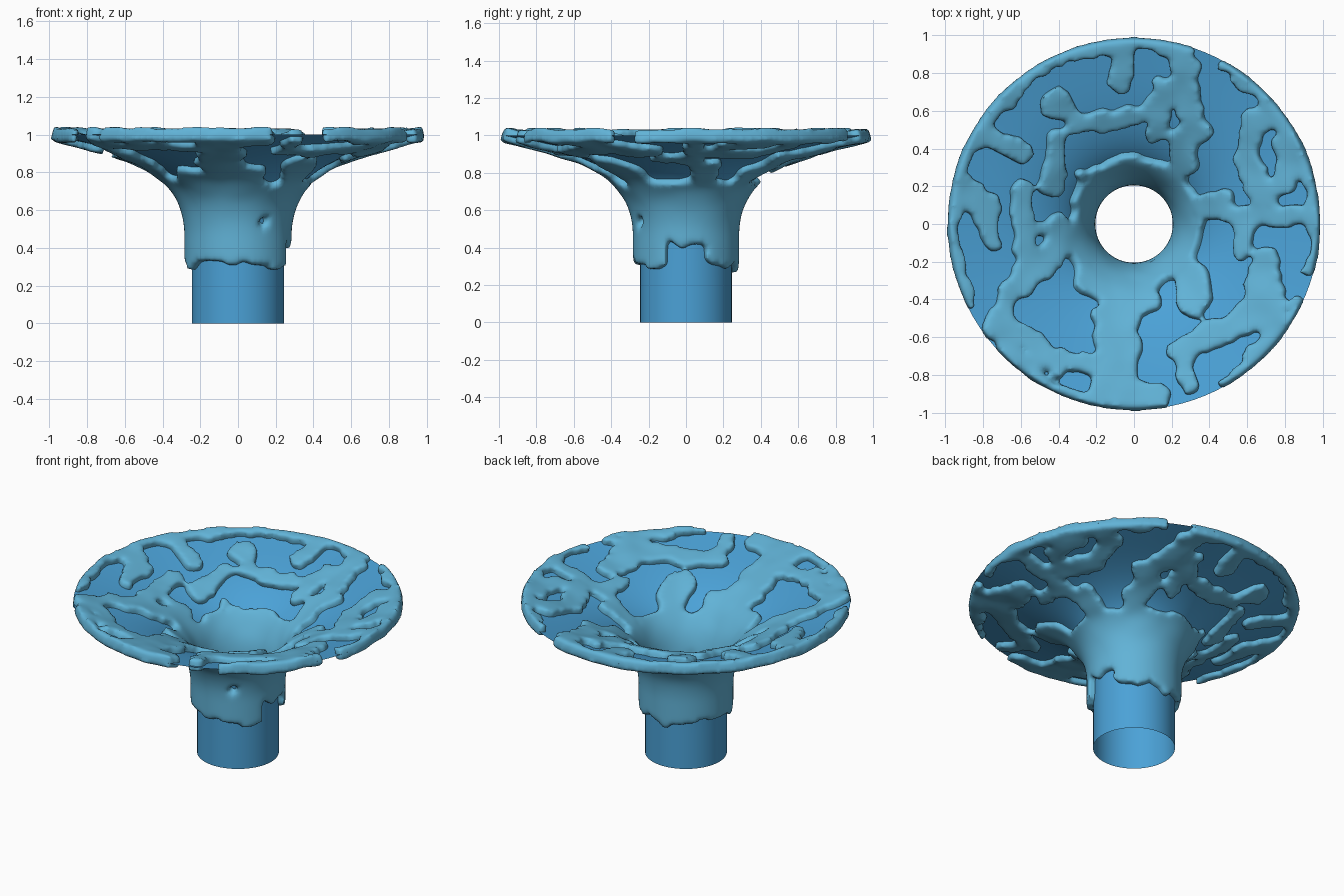
import bpy, bmesh
from math import sin, cos, pi, atan2, degrees, hypot
from mathutils import Vector, noise
from mathutils.geometry import interpolate_bezier, intersect_point_line

if "Cube" in bpy.data.objects:
    bpy.data.objects.remove(bpy.data.objects["Cube"])

# Trumpet profile: straight pipe, then a flare
def profile(steps, pipe_steps):
    pipe = [Vector((0.245, 0, 0.45 * i / pipe_steps)) for i in range(pipe_steps)]
    return pipe + list(interpolate_bezier(Vector((0.245, 0, 0.45)), Vector((0.245, 0, 0.85)),
                                          Vector((0.6, 0, 0.9)), Vector((0.985, 0, 1.0)), steps))

def lathe(name, pts, n, colour, keep=None):
    bm = bmesh.new()
    rings = [[bm.verts.new((p.x * cos(2 * pi * k / n), p.x * sin(2 * pi * k / n), p.z))
              for k in range(n)] for p in pts]
    for a, b in zip(rings, rings[1:]):
        for k in range(n):
            j = (k + 1) % n
            quad = (a[k], a[j], b[j], b[k])
            if keep is None or keep(sum((v.co for v in quad), Vector()) / 4):
                bm.faces.new(quad)
    bmesh.ops.delete(bm, geom=[v for v in bm.verts if not v.link_faces], context='VERTS')
    for f in bm.faces:
        f.smooth = True
    me = bpy.data.meshes.new(name)
    bm.to_mesh(me)
    bm.free()
    ob = bpy.data.objects.new(name, me)
    bpy.context.collection.objects.link(ob)
    mat = bpy.data.materials.new(name + "_colour")
    mat.diffuse_color = colour
    mat.use_nodes = True
    mat.node_tree.nodes["Principled BSDF"].inputs["Base Color"].default_value = mat.diffuse_color
    me.materials.append(mat)
    return ob

# Growth strands across the flare, seen from above (x1, y1, x2, y2)
THIN = [(-.3, .53, .05, .6), (.05, .6, .15, .72), (.15, .72, .12, .5), (.3, .6, .37, .5),
        (-.05, .88, -.07, .76), (-.43, .2, -.43, .46), (-.6, .2, -.58, -.1), (-.58, -.05, -.4, 0),
        (-.75, -.1, -.85, .1), (-.75, .45, -.6, .38), (.6, .55, .6, .35), (.6, .56, .75, .56),
        (.8, .45, .8, .2), (.6, 0, .57, -.15), (.4, -.6, .22, -.68), (.75, -.38, .72, -.6),
        (-.6, -.58, -.4, -.75), (-.5, -.7, -.2, -.75), (.25, -.68, .3, -.85), (.5, .05, .95, .05)]
WIDE = [(.25, .85, .3, .62), (-.4, .65, -.39, .63), (.28, .35, .28, .48), (-.4, -.1, -.65, -.36),
        (-.8, .12, -.92, .2), (.6, .35, .7, .15), (.7, -.2, .65, -.5), (.65, -.5, .4, -.6),
        (.3, -.25, .33, -.42), (-.73, -.55, -.7, -.52), (-.15, -.85, .1, -.92), (.4, .1, .46, .1),
        (-.14, -.5, -.12, -.9), (-.05, -.5, -.06, -.9), (-.25, -.3, .05, -.4)]
RIM_GAPS = [(207, 222), (281, 297), (337, 344), (63, 70)]

def near(p, seg):
    a, b = Vector(seg[:2] + (0,)), Vector(seg[2:] + (0,))
    q, t = intersect_point_line(p, a, b)
    return (p - a.lerp(b, min(1, max(0, t)))).length

def covered(c):
    wob = noise.noise(c * 9) * 0.035 + noise.noise(c * 19 + Vector((5, 2, 1))) * 0.02
    r, ang = hypot(c.x, c.y), degrees(atan2(c.y, c.x)) % 360
    if r < 0.37 + 2 * wob:
        notch = 0.12 if min(ang, 360 - ang) < 24 else 0
        pit = noise.noise(c * 7 + Vector((3, 8, 4))) > 0.52 and c.z < 0.62
        return c.z > 0.30 + notch + 1.2 * wob and not pit
    if r > 0.925 + 1.3 * wob and not any(a < ang < b for a, b in RIM_GAPS):
        return True
    p = Vector((c.x, c.y, 0))
    return any(near(p, s) < 0.052 + wob for s in THIN) or any(near(p, s) < 0.078 + wob for s in WIDE)

# Thin open trumpet sheet
lathe("trumpet_shell", profile(40, 2), 96, (0.07, 0.36, 0.68, 1))

# Lumpy growth clinging to both sides of the sheet
crust = lathe("crust_growth", profile(70, 24), 260, (0.12, 0.45, 0.68, 1), covered)
for v in crust.data.vertices:
    v.co.z += 0.010 * noise.noise(v.co * 8) + 0.004
sol = crust.modifiers.new("thickness", 'SOLIDIFY')
sol.thickness, sol.offset = 0.078, 0
rem = crust.modifiers.new("fuse", 'REMESH')
rem.mode, rem.voxel_size, rem.use_smooth_shade = 'VOXEL', 0.016, True
smo = crust.modifiers.new("soften", 'SMOOTH')
smo.factor, smo.iterations = 0.5, 8
